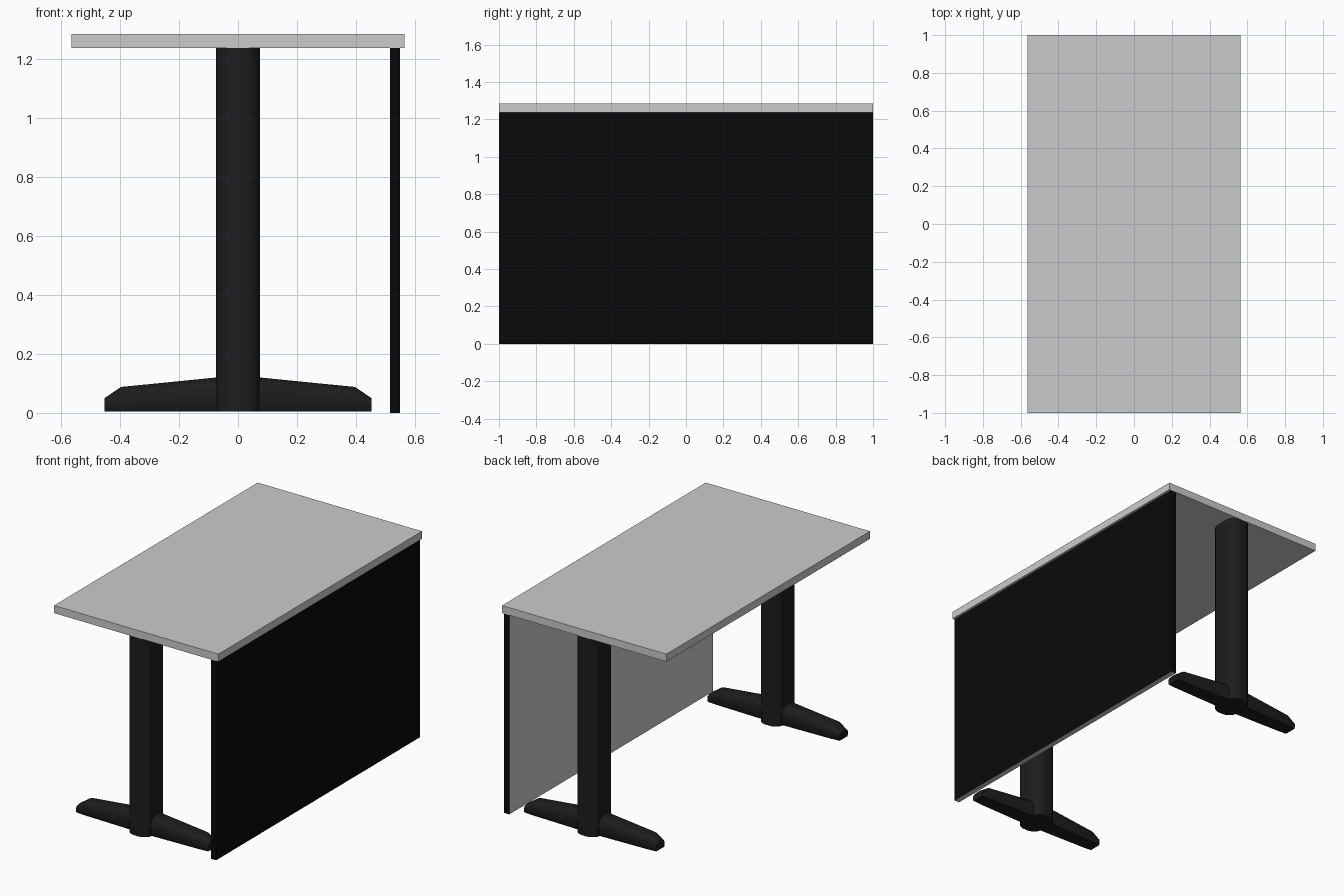
import bpy, bmesh, math

if "Cube" in bpy.data.objects:
    bpy.data.objects.remove(bpy.data.objects["Cube"])


def material(name, value):
    m = bpy.data.materials.new(name)
    m.diffuse_color = (value, value, value, 1)
    m.use_nodes = True
    m.node_tree.nodes["Principled BSDF"].inputs["Base Color"].default_value = m.diffuse_color
    return m


leg_black = material("leg_black", 0.012)
panel_black = material("panel_black", 0.003)


def finish(name, bm, mat=None, smooth=False):
    bmesh.ops.recalc_face_normals(bm, faces=bm.faces)
    me = bpy.data.meshes.new(name)
    bm.to_mesh(me)
    bm.free()
    ob = bpy.data.objects.new(name, me)
    bpy.context.collection.objects.link(ob)
    if mat:
        me.materials.append(mat)
    if smooth:
        bpy.ops.object.select_all(action='DESELECT')
        ob.select_set(True)
        bpy.context.view_layer.objects.active = ob
        bpy.ops.object.shade_smooth_by_angle(angle=math.radians(32))
    return ob


def box(name, lo, hi, mat=None):
    bm = bmesh.new()
    bmesh.ops.create_cube(bm, size=1)
    for v in bm.verts:
        v.co = [(a + b) / 2 + c * (b - a) for a, b, c in zip(lo, hi, v.co)]
    return finish(name, bm, mat)


def loft(name, rings, mat):
    bm = bmesh.new()
    rows = [[bm.verts.new(p) for p in ring] for ring in rings]
    n = len(rows[0])
    for a, b in zip(rows, rows[1:]):
        for i in range(n):
            j = (i + 1) % n
            bm.faces.new((a[i], a[j], b[j], b[i]))
    bm.faces.new(rows[0])
    bm.faces.new(rows[-1])
    return finish(name, bm, mat, True)


def column_ring(y, z, hx=0.075, hy=0.1, r=0.06, steps=6):
    # rounded rectangle, longer in y
    pts = []
    for q, (sx, sy) in enumerate([(1, 1), (-1, 1), (-1, -1), (1, -1)]):
        for i in range(steps + 1):
            a = math.pi / 2 * (q + i / steps)
            pts.append((sx * (hx - r) + r * math.cos(a),
                        y + sy * (hy - r) + r * math.sin(a), z))
    return pts


def foot_ring(x, y, top, w, z0=0.005):
    # soft-topped section across the foot
    half = [(0.85, 0), (1, 0.2), (1, 0.62), (0.9, 0.82), (0.65, 0.95), (0.3, 1)]
    section = half + [(-a, b) for a, b in reversed(half)]
    return [(x, y + a * w, z0 + b * (top - z0)) for a, b in section]


# Table top
box("table_top", (-0.565, -1, 1.238), (0.565, 1, 1.285))

# Modesty panel: black outside and ends, grey inner face and underside
panel = box("modesty_panel", (0.515, -1, 0), (0.55, 1, 1.238), panel_black)
panel.data.materials.append(None)
for f in panel.data.polygons:
    if f.normal.x < -0.5 or f.normal.z < -0.5:
        f.material_index = 1

# Two T-shaped legs
stations = [(0.453, 0.05, 0.044), (0.397, 0.088, 0.05), (0.075, 0.12, 0.06)]
profile = [(-x, t, w) for x, t, w in stations] + stations[::-1]
for side, y in (("front", -0.9), ("back", 0.9)):
    loft(side + "_column", [column_ring(y, z) for z in (0.005, 1.238)], leg_black)
    loft(side + "_foot", [foot_ring(x, y, t, w) for x, t, w in profile], leg_black)
